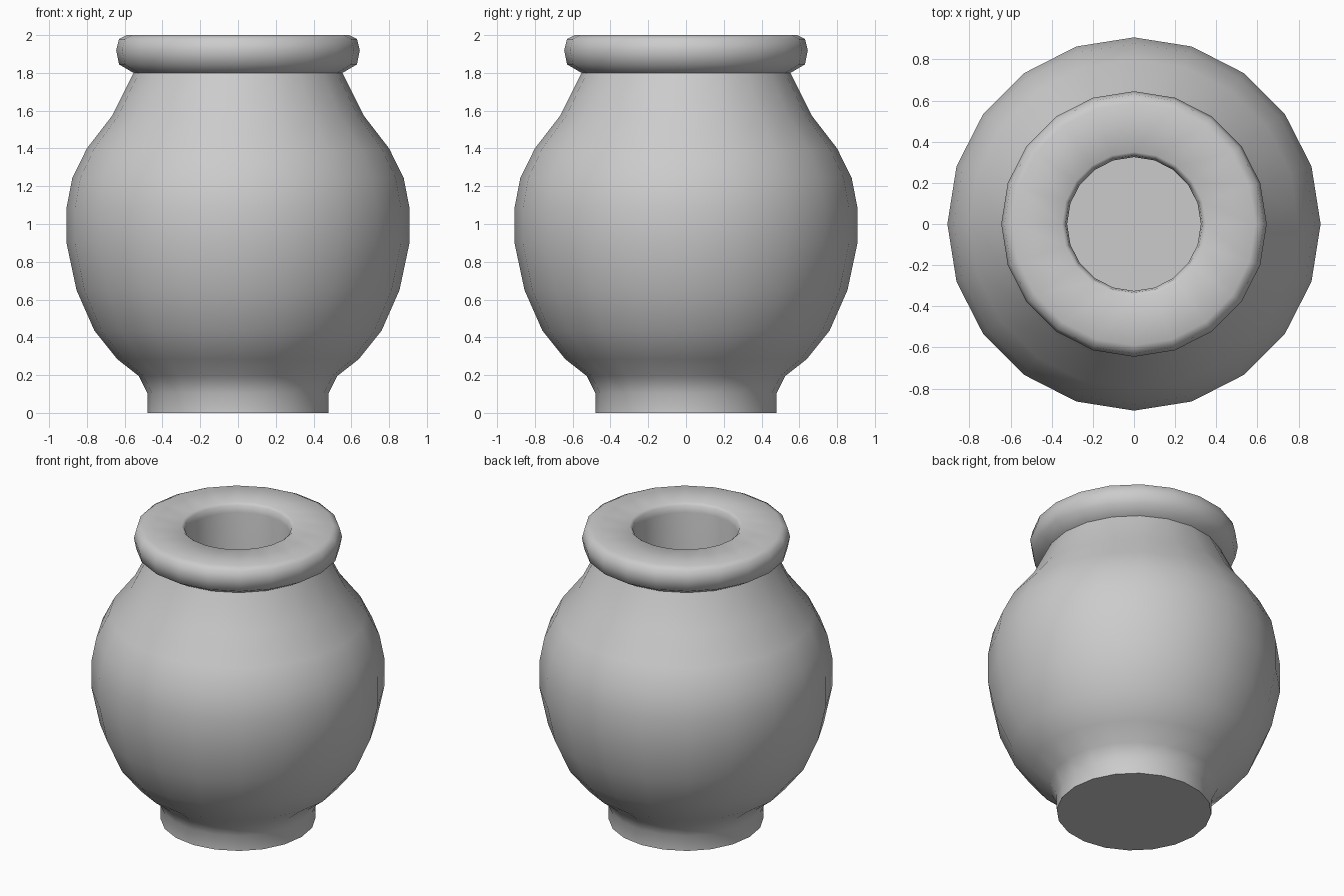
import bpy, bmesh, math

if "Cube" in bpy.data.objects:
    bpy.data.objects.remove(bpy.data.objects["Cube"])

SIDES = 20

# Outline of the pot as (radius, height), from foot centre over the rim to the floor of the hole
profile = [
    (0.48, 0.0), (0.48, 0.105), (0.525, 0.195), (0.64, 0.285), (0.76, 0.435),
    (0.855, 0.65), (0.907, 0.895), (0.907, 1.09), (0.877, 1.245), (0.80, 1.40),
    (0.665, 1.575), (0.553, 1.80), (0.63, 1.845), (0.645, 1.92), (0.63, 1.98),
    (0.59, 2.0), (0.35, 2.0), (0.333, 1.985), (0.325, 1.94), (0.325, 0.85),
]


def lathe(name, points, sides):
    bm = bmesh.new()
    rings = []
    for r, z in points:
        rings.append([bm.verts.new((r * math.cos(2 * math.pi * i / sides),
                                    r * math.sin(2 * math.pi * i / sides), z))
                      for i in range(sides)])
    for a, b in zip(rings, rings[1:]):
        for i in range(sides):
            j = (i + 1) % sides
            bm.faces.new((a[i], a[j], b[j], b[i]))
    # Underside and hole floor
    bm.faces.new(rings[0][::-1])
    bm.faces.new(rings[-1])
    bmesh.ops.recalc_face_normals(bm, faces=bm.faces)
    mesh = bpy.data.meshes.new(name)
    bm.to_mesh(mesh)
    bm.free()
    obj = bpy.data.objects.new(name, mesh)
    bpy.context.collection.objects.link(obj)
    return obj


# Round-bellied pot with a thick rolled rim
pot = lathe("pot", profile, SIDES)
bpy.context.view_layer.objects.active = pot
pot.select_set(True)
bpy.ops.object.shade_smooth_by_angle(angle=math.radians(60))
